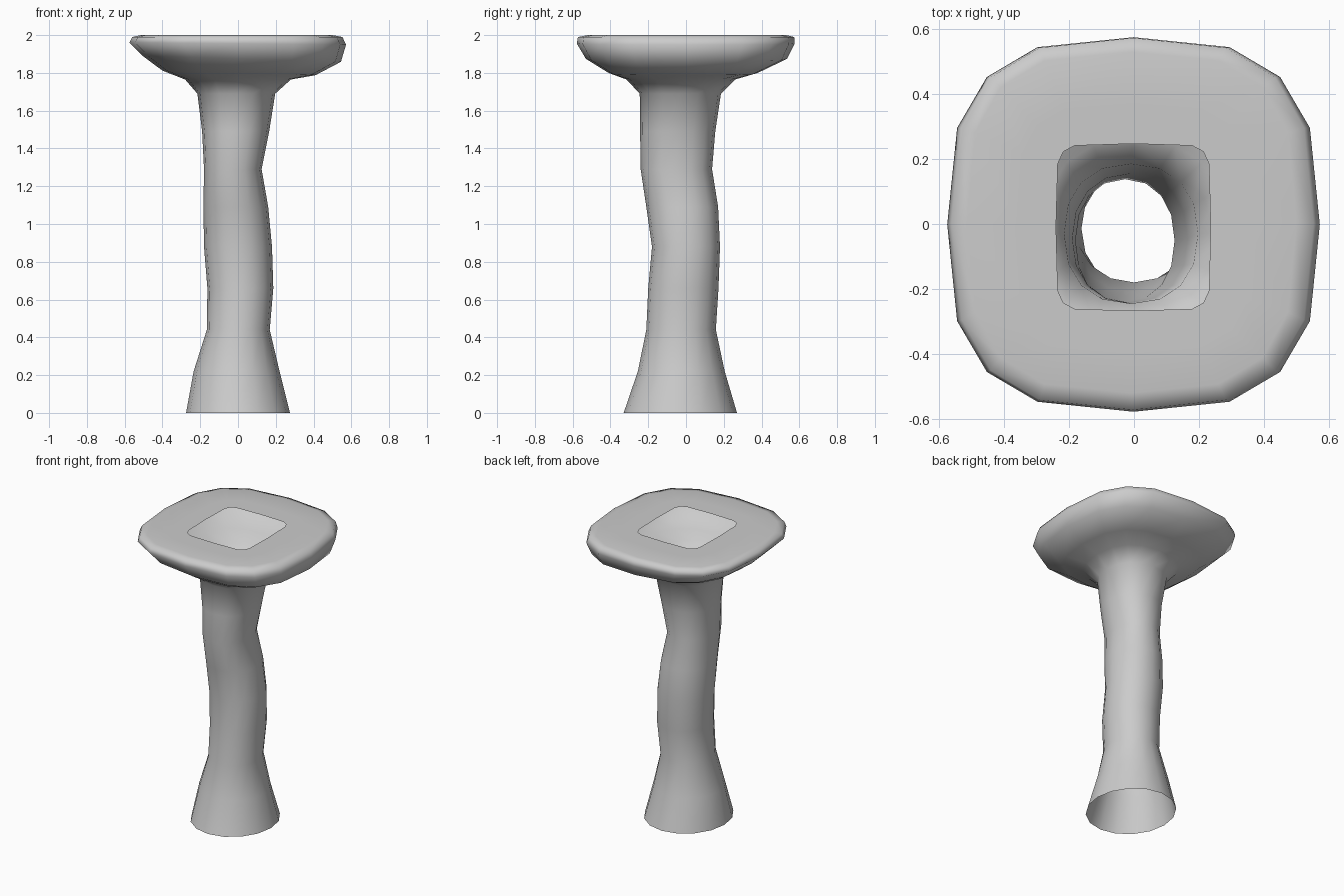
import bpy, bmesh, math

SIDES = 16
# Cross-sections, bottom to top, ending at the hole in the top:
# z, x min, x max, y min, y max, squareness, z tilt along x
RINGS = [
    (0.00, -0.275, 0.275, -0.33, 0.27, 2.0, 0),
    (0.22, -0.235, 0.22, -0.255, 0.205, 2.0, 0),
    (0.44, -0.165, 0.168, -0.21, 0.158, 2.1, 0),
    (0.66, -0.162, 0.187, -0.20, 0.172, 2.1, 0),
    (0.88, -0.18, 0.18, -0.18, 0.18, 2.1, 0),
    (1.09, -0.183, 0.16, -0.21, 0.17, 2.1, 0),
    (1.29, -0.18, 0.125, -0.24, 0.138, 2.2, 0),
    (1.49, -0.19, 0.165, -0.243, 0.155, 2.2, 0),
    (1.69, -0.215, 0.197, -0.245, 0.185, 2.3, 0),
    (1.765, -0.28, 0.28, -0.315, 0.26, 2.4, 0),
    (1.80, -0.40, 0.41, -0.41, 0.38, 2.6, -0.03),
    (1.875, -0.505, 0.545, -0.53, 0.535, 2.8, -0.03),
    (1.955, -0.575, 0.572, -0.578, 0.575, 2.9, -0.01),
    (1.99, -0.56, 0.553, -0.572, 0.573, 2.9, 0),
    (2.00, -0.515, 0.50, -0.52, 0.53, 3.0, 0),
    (2.00, -0.36, 0.35, -0.38, 0.37, 3.6, 0),
    (2.00, -0.24, 0.236, -0.267, 0.247, 7.0, 0),
]


def spread(v, n):
    return math.copysign(abs(v) ** (2 / n), v) if abs(v) > 1e-6 else 0.0


def ring(bm, z, x0, x1, y0, y1, n, tilt):
    verts = []
    for i in range(SIDES):
        a = math.tau * i / SIDES
        x = (x0 + x1) / 2 + (x1 - x0) / 2 * spread(math.cos(a), n)
        y = (y0 + y1) / 2 + (y1 - y0) / 2 * spread(math.sin(a), n)
        verts.append(bm.verts.new((x, y, z + tilt * x)))
    return verts


# Hollow stem flaring into the cap, one open surface
bm = bmesh.new()
loops = [ring(bm, *r) for r in RINGS]
for a, b in zip(loops, loops[1:]):
    for i in range(SIDES):
        j = (i + 1) % SIDES
        bm.faces.new((a[i], a[j], b[j], b[i])).smooth = True
mesh = bpy.data.meshes.new("hollow_stem_and_cap")
bm.to_mesh(mesh)
bm.free()
obj = bpy.data.objects.new("hollow_stem_and_cap", mesh)
bpy.context.collection.objects.link(obj)
